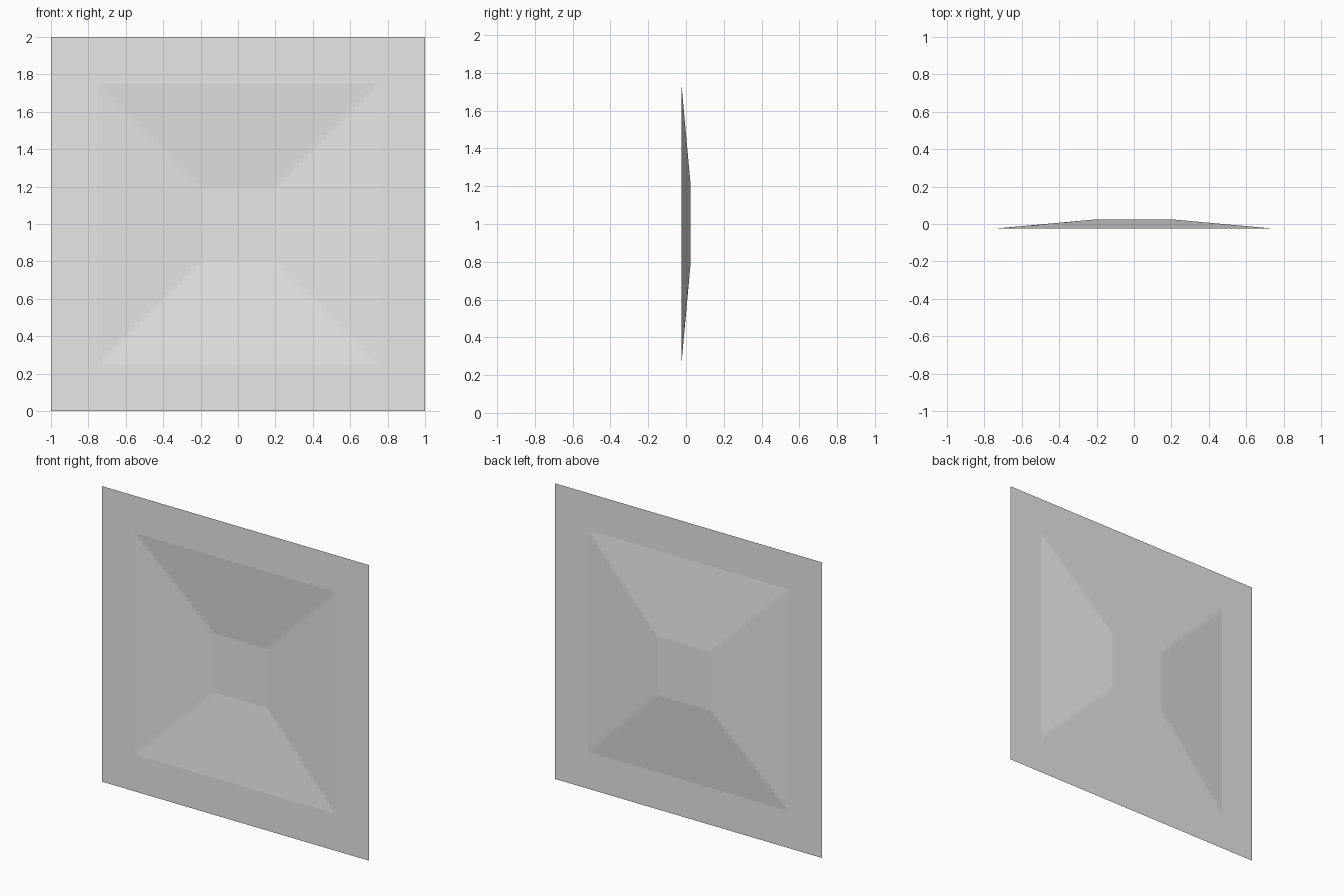
import bpy, bmesh

if "Cube" in bpy.data.objects:
    bpy.data.objects.remove(bpy.data.objects["Cube"])

SEGMENTS = 80          # grid cells per side
OUTER, INNER = 0.75, 0.2   # half widths of the dent's rim and floor
DEPTH = 0.05

grey = bpy.data.materials.new("light grey")
grey.diffuse_color = (0.8, 0.8, 0.8, 1)
grey.use_nodes = True
grey.node_tree.nodes["Principled BSDF"].inputs["Base Color"].default_value = grey.diffuse_color

# Upright square sheet, with a square dent pushed towards the back
bm = bmesh.new()
bmesh.ops.create_grid(bm, x_segments=SEGMENTS, y_segments=SEGMENTS, size=1)
for v in bm.verts:
    x, z = v.co.x, v.co.y
    slope = (OUTER - max(abs(x), abs(z))) / (OUTER - INNER)
    v.co = (x, -DEPTH / 2 + DEPTH * min(1, max(0, slope)), z + 1)

mesh = bpy.data.meshes.new("dented_panel")
bm.to_mesh(mesh)
bm.free()
mesh.materials.append(grey)
panel = bpy.data.objects.new("dented_panel", mesh)
bpy.context.collection.objects.link(panel)
